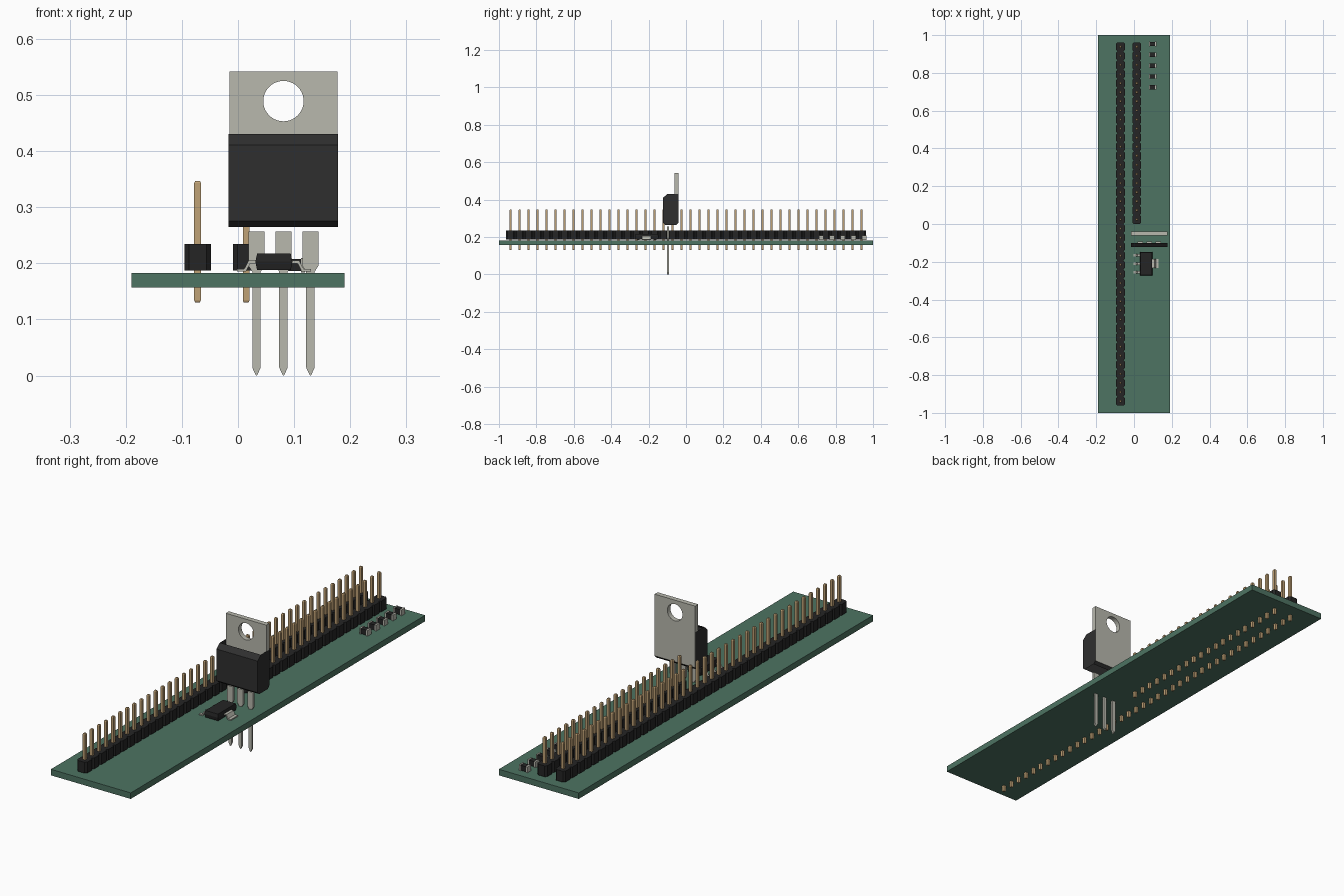
import bpy, bmesh, math
from mathutils import Vector

cube = bpy.data.objects.get("Cube")
if cube:
    bpy.data.objects.remove(cube)


def material(name, rgb):
    m = bpy.data.materials.new(name)
    m.use_nodes = True
    m.diffuse_color = (*rgb, 1)
    m.node_tree.nodes["Principled BSDF"].inputs["Base Color"].default_value = (*rgb, 1)
    return m


GREEN = material("board green", (0.075, 0.172, 0.122))
BLACK = material("header black", (0.018, 0.018, 0.018))
CHARCOAL = material("package charcoal", (0.028, 0.028, 0.028))
GOLD = material("pin gold", (0.53, 0.36, 0.18))
METAL = material("tinned metal", (0.48, 0.48, 0.42))


def finish(name, bm, mat):
    bmesh.ops.recalc_face_normals(bm, faces=bm.faces)
    mesh = bpy.data.meshes.new(name)
    bm.to_mesh(mesh)
    bm.free()
    mesh.materials.append(mat)
    ob = bpy.data.objects.new(name, mesh)
    bpy.context.collection.objects.link(ob)
    return ob


def loft(bm, rings, caps=True):
    """Join matching rings of points with quads."""
    rows = [[bm.verts.new(p) for p in ring] for ring in rings]
    n = len(rows[0])
    for a, b in zip(rows, rows[1:]):
        for i in range(n):
            j = (i + 1) % n
            bm.faces.new((a[i], a[j], b[j], b[i]))
    if caps:
        bm.faces.new(rows[0])
        bm.faces.new(rows[-1])


def box(bm, x0, x1, y0, y1, z0, z1):
    loft(bm, [[(x0, y0, z), (x1, y0, z), (x1, y1, z), (x0, y1, z)] for z in (z0, z1)])


def extrude_xz(bm, pts, y0, y1):
    loft(bm, [[(x, y, z) for x, z in pts] for y in (y0, y1)])


# Circuit board
TOP = 0.183
bm = bmesh.new()
box(bm, -0.19, 0.19, -1, 1, 0.157, TOP)
finish("circuit_board", bm, GREEN)

# Pin headers: rows of chamfered blocks with square tapered pins
PITCH = 0.0481
FIRST = 0.938


def header(name, x, count):
    blocks, pins = bmesh.new(), bmesh.new()
    hx, hy, c = 0.0235, PITCH / 2, 0.008
    octagon = [(hx, hy - c), (hx - c, hy), (c - hx, hy), (-hx, hy - c),
               (-hx, c - hy), (c - hx, -hy), (hx - c, -hy), (hx, c - hy)]
    for i in range(count):
        y = FIRST - i * PITCH
        loft(blocks, [[(x + u, y + v, z) for u, v in octagon] for z in (0.187, 0.234)])
        sections = ((0.13, 0.004), (0.134, 0.006), (0.343, 0.006), (0.347, 0.004))
        loft(pins, [[(x + r * u, y + r * v, z) for u, v in ((-1, -1), (1, -1), (1, 1), (-1, 1))]
                    for z, r in sections])
    finish(name + "_blocks", blocks, BLACK)
    finish(name + "_pins", pins, GOLD)


header("long_header", -0.072, 40)
header("short_header", 0.0145, 20)

# Power package: molded body, an open shell closed at the back by the tab
CX, HALF = 0.081, 0.0975
profile = [(-0.041, 0.43), (-0.1, 0.43), (-0.122, 0.411), (-0.122, 0.275),
           (-0.11, 0.265), (-0.052, 0.265), (-0.041, 0.277)]
bm = bmesh.new()
loft(bm, [[(x, y, z) for y, z in profile] for x in (CX - HALF, CX + HALF)])
bmesh.ops.recalc_face_normals(bm, faces=bm.faces)
bm.normal_update()
open_sides = [f for f in bm.faces if abs(f.normal.z) > 0.95 or f.normal.y > 0.95]
bmesh.ops.delete(bm, geom=open_sides, context="FACES")
finish("package_body", bm, CHARCOAL)

# Metal tab with a round mounting hole
bm = bmesh.new()
w = HALF - 0.001
outer = [(CX - w, 0.277), (CX + w, 0.277), (CX + w, 0.542), (CX - w, 0.542)]
steps = [math.tau * i / 40 for i in range(40)]
hole = [(CX + 0.036 * math.cos(t), 0.489 + 0.036 * math.sin(t)) for t in steps]
edges = []
for loop in (outer, hole):
    vs = [bm.verts.new((x, -0.061, z)) for x, z in loop]
    edges += [bm.edges.new((vs[i - 1], vs[i])) for i in range(len(vs))]
bmesh.ops.triangle_fill(bm, use_beauty=True, use_dissolve=False, edges=edges, normal=(0, -1, 0))
region = bmesh.ops.extrude_face_region(bm, geom=bm.faces[:], use_keep_orig=True)
moved = [g for g in region["geom"] if isinstance(g, bmesh.types.BMVert)]
bmesh.ops.translate(bm, verts=moved, vec=Vector((0, 0.021, 0)))
finish("package_tab", bm, METAL)

# Package legs: wide shoulder, narrow shank, pointed end
half_leg = [(0.014, 0.257), (0.014, 0.195), (0.0075, 0.185), (0.0075, 0.014), (0.001, 0)]
bm = bmesh.new()
for x in (CX - PITCH, CX, CX + PITCH):
    outline = [(x + u, z) for u, z in half_leg] + [(x - u, z) for u, z in reversed(half_leg)]
    extrude_xz(bm, outline, -0.101, -0.092)
finish("package_legs", bm, METAL)

# Small surface-mount regulator with sloping sides
CHIP_X, CHIP_Y = 0.064, -0.21
bm = bmesh.new()
loft(bm, [[(CHIP_X + u * (0.033 - s), CHIP_Y + v * (0.063 - s), z)
           for u, v in ((-1, -1), (1, -1), (1, 1), (-1, 1))]
          for z, s in ((0.188, 0.003), (0.203, 0), (0.217, 0.003))])
finish("regulator_body", bm, BLACK)

# Bent regulator leads: three narrow on one side, one wide on the other
lead = [(0.03, 0.205), (0.045, 0.205), (0.053, 0.19), (0.066, 0.19),
        (0.066, 0.185), (0.05, 0.185), (0.042, 0.2), (0.03, 0.2)]
bm = bmesh.new()
for side, y, width in ((-1, 0.045, 0.013), (-1, 0, 0.013), (-1, -0.045, 0.013), (1, 0, 0.048)):
    extrude_xz(bm, [(CHIP_X + side * u, z) for u, z in lead],
               CHIP_Y + y - width / 2, CHIP_Y + y + width / 2)
finish("regulator_leads", bm, METAL)

# Row of chip resistors with metal end caps
cores, ends = bmesh.new(), bmesh.new()
for i in range(5):
    y = 0.953 - i * 0.0574
    box(cores, 0.085, 0.113, y - 0.0115, y + 0.0115, 0.186, 0.208)
    for x in (0.079, 0.112):
        box(ends, x, x + 0.007, y - 0.0125, y + 0.0125, 0.184, 0.209)
finish("resistor_cores", cores, BLACK)
finish("resistor_ends", ends, METAL)
